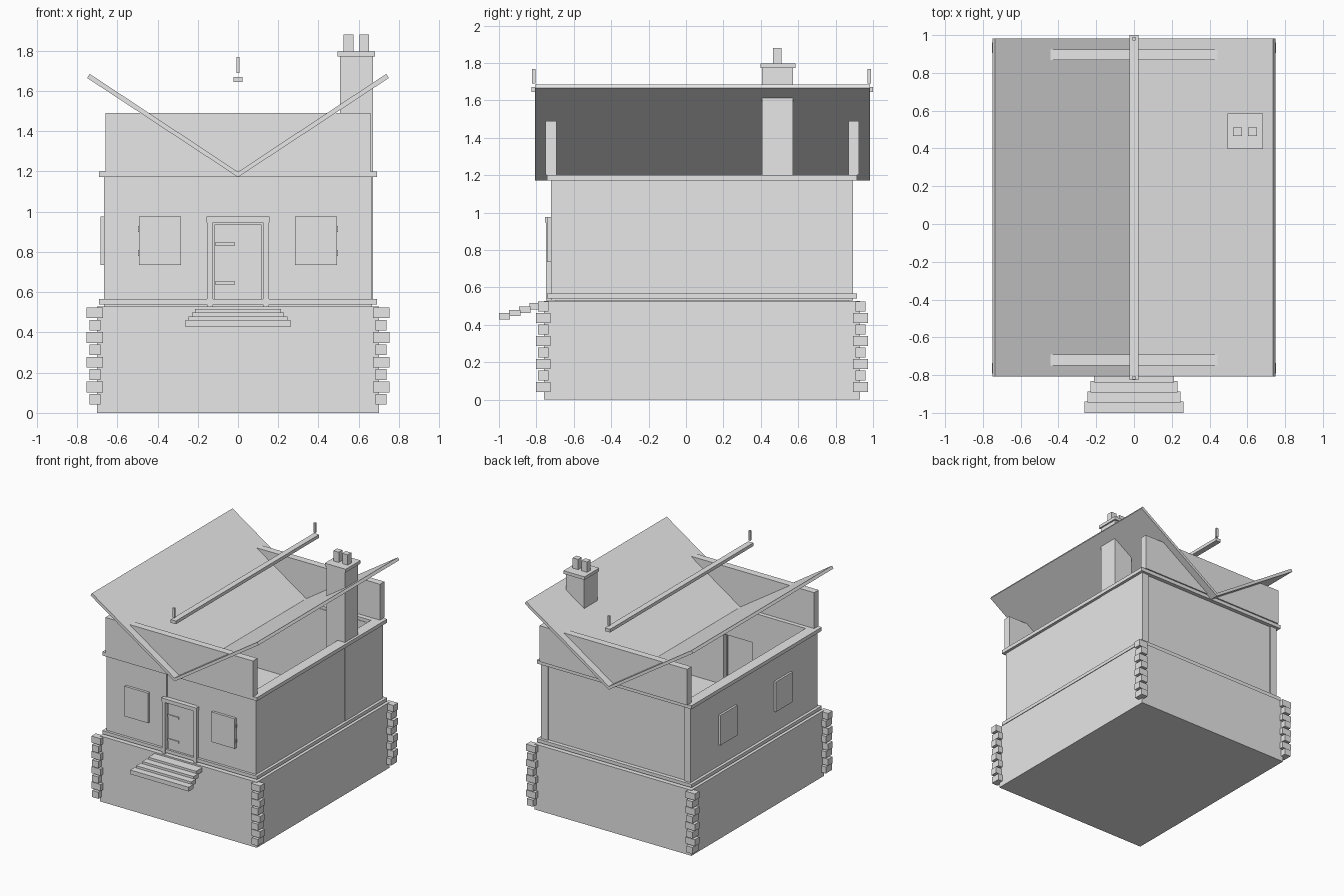
import bpy
import bmesh

grey = bpy.data.materials.new("plain_grey")
grey.diffuse_color = (0.8, 0.8, 0.8, 1)


def finish(name, bm):
    bmesh.ops.recalc_face_normals(bm, faces=bm.faces)
    me = bpy.data.meshes.new(name)
    bm.to_mesh(me)
    bm.free()
    me.materials.append(grey)
    ob = bpy.data.objects.new(name, me)
    bpy.context.collection.objects.link(ob)
    return ob


def boxes(name, *spans):
    """One object made of boxes given as (x0, x1, y0, y1, z0, z1)."""
    bm = bmesh.new()
    for x0, x1, y0, y1, z0, z1 in spans:
        vs = bmesh.ops.create_cube(bm, size=1)["verts"]
        for v in vs:
            v.co.x = x1 if v.co.x > 0 else x0
            v.co.y = y1 if v.co.y > 0 else y0
            v.co.z = z1 if v.co.z > 0 else z0
    return finish(name, bm)


def prism(name, profile, y0, y1):
    """Extrude an xz profile along y."""
    bm = bmesh.new()
    face = bm.faces.new([bm.verts.new((x, y0, z)) for x, z in profile])
    ext = bmesh.ops.extrude_face_region(bm, geom=[face])["geom"]
    for v in ext:
        if isinstance(v, bmesh.types.BMVert):
            v.co.y = y1
    return finish(name, bm)


def ring(x, y0, y1, t, z0, z1):
    """Four spans forming a rectangular frame."""
    return [(-x, x, y0, y0 + t, z0, z1), (-x, x, y1 - t, y1, z0, z1),
            (-x, -x + t, y0 + t, y1 - t, z0, z1), (x - t, x, y0 + t, y1 - t, z0, z1)]


# Foundation block, its thin base and the plate above
boxes("foundation", (-0.70, 0.70, -0.76, 0.93, 0.01, 0.528))
boxes("foundation_base", (-0.70, 0.70, -0.76, 0.93, 0, 0.01))
boxes("floor_plate", (-0.645, 0.645, -0.70, 0.87, 0.525, 0.55))

# Corner stones alternate their long side between x and y
stones = []
for cx in (-0.711, 0.711):
    for cy in (-0.764, 0.933):
        for i in range(8):
            dx, dy = (0.028, 0.039) if i % 2 == 0 else (0.041, 0.028)
            z = 0.041 + 0.0615 * i
            stones.append((cx - dx, cx + dx, cy - dy, cy + dy, z, z + 0.053))
boxes("corner_stones", *stones)

# Walls; the front is split around the doorway
boxes("side_walls", *[(min(s * 0.607, s * 0.667), max(s * 0.607, s * 0.667),
                       -0.722, 0.893, 0.53, 1.175) for s in (-1, 1)])
boxes("back_wall", (-0.607, 0.607, 0.825, 0.882, 0.53, 1.175))
boxes("front_wall", (-0.607, -0.13, -0.722, -0.662, 0.53, 1.175),
      (0.13, 0.607, -0.722, -0.662, 0.53, 1.175))
boxes("door_header", (-0.13, 0.13, -0.715, -0.668, 0.955, 1.175))

# Trim bands below and above the walls
boxes("lower_trim", *ring(0.69, -0.743, 0.914, 0.08, 0.54, 0.567))
boxes("upper_trim", *ring(0.69, -0.743, 0.914, 0.085, 1.172, 1.201))

# Gable parapets
boxes("front_gable", (-0.658, 0.658, -0.75, -0.692, 1.20, 1.49))
boxes("back_gable", (-0.658, 0.658, 0.868, 0.925, 1.20, 1.49))

# Valley roof, ridge beam and finials
prism("roof", [(0, 1.172), (0.75, 1.665), (0.737, 1.685), (0, 1.198),
               (-0.737, 1.685), (-0.75, 1.665)], -0.808, 0.983)
boxes("ridge_beam", (-0.023, 0.023, -0.825, 1.0, 1.645, 1.671))
boxes("finials", *[(-0.008, 0.008, y - 0.009, y + 0.009, 1.69, 1.768)
                   for y in (-0.814, 0.98)])

# Chimney
boxes("chimney_stack", (0.507, 0.670, 0.406, 0.572, 0.567, 1.774))
boxes("chimney_cap", (0.495, 0.682, 0.398, 0.586, 1.772, 1.797))
boxes("chimney_pots", *[(x - 0.024, x + 0.024, 0.465, 0.511, 1.797, 1.88)
                        for x in (0.549, 0.628)])

# Door, frame and hinges
boxes("door_frame", (-0.155, -0.125, -0.748, -0.70, 0.53, 0.95),
      (0.125, 0.155, -0.748, -0.70, 0.53, 0.95))
boxes("door_lintel", (-0.157, 0.157, -0.753, -0.70, 0.947, 0.977))
boxes("door", (-0.118, 0.118, -0.726, -0.705, 0.562, 0.937))
boxes("door_hinges", *[(-0.115, -0.016, -0.734, -0.724, z, z + 0.015)
                       for z in (0.638, 0.832)])

# Shutters with small hinge knuckles
shutters = [(x - 0.104, x + 0.104, -0.743, -0.72, 0.735, 0.977) for x in (-0.387, 0.387)]
shutters += [(-0.684, -0.665, y - 0.106, y + 0.106, 0.735, 0.977) for y in (-0.275, 0.43)]
boxes("shutters", *shutters)
boxes("shutter_hinges", *[(s * 0.492 - 0.005, s * 0.492 + 0.005, -0.735, -0.72, z, z + 0.03)
                          for s in (-1, 1) for z in (0.78, 0.90)])

# Front steps, narrowing upwards
for i in range(4):
    w = 0.261 - 0.016 * i
    y = -1.0 + 0.054 * i
    z = 0.428 + 0.018 * i
    boxes(f"step_{i + 1}", (-w, w, y, y + (0.06 if i < 3 else 0.09), z, z + 0.034))
